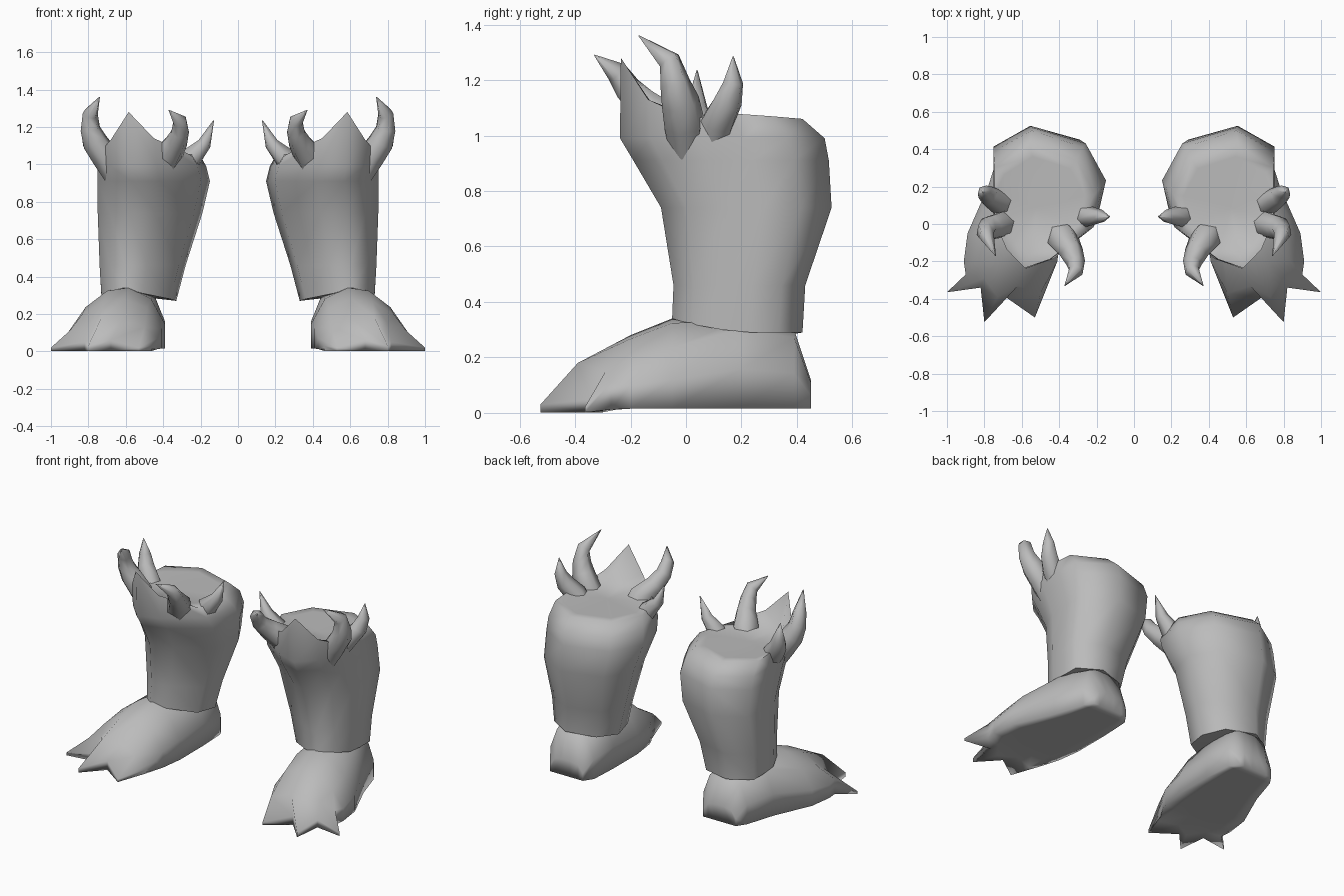
import bpy, bmesh, math
from mathutils import Vector

if "Cube" in bpy.data.objects:
    bpy.data.objects.remove(bpy.data.objects["Cube"])

grey = bpy.data.materials.new("boot grey")
grey.diffuse_color = (0.5, 0.5, 0.5, 1)
grey.use_nodes = True
grey.node_tree.nodes["Principled BSDF"].inputs["Base Color"].default_value = grey.diffuse_color


def make(name, loops, cap_start=True, cap_end=True, angle=80):
    """Skin a list of equal-length closed loops and mirror it to the other foot."""
    bm = bmesh.new()
    rows = [[bm.verts.new(p) for p in loop] for loop in loops]
    n = len(rows[0])
    for a, b in zip(rows, rows[1:]):
        for i in range(n):
            j = (i + 1) % n
            bm.faces.new((a[i], a[j], b[j], b[i]))
    for row, wanted in ((rows[0], cap_start), (rows[-1], cap_end)):
        if wanted == "strip":      # join the upper half to the lower half
            for i in range(n // 2 - 1):
                bm.faces.new((row[i], row[i + 1], row[n - 2 - i], row[n - 1 - i]))
        elif wanted:               # fan to the middle
            mid = bm.verts.new(sum((v.co for v in row), Vector()) / n)
            for i in range(n):
                bm.faces.new((row[i], row[(i + 1) % n], mid))
    bmesh.ops.recalc_face_normals(bm, faces=bm.faces[:])
    mesh = bpy.data.meshes.new(name)
    bm.to_mesh(mesh)
    bm.free()
    mesh.materials.append(grey)
    mesh.shade_smooth()
    mesh.set_sharp_from_angle(angle=math.radians(angle))
    ob = bpy.data.objects.new(name, mesh)
    bpy.context.collection.objects.link(ob)
    ob.modifiers.new("pair", 'MIRROR').use_mirror_merge = False
    return ob


# Shaft: one outline, fitted to a box at each height
outline = [(.7, 0), (.88, .15), (1, .38), (1, .6), (1, .82),
           (.65, 1), (.18, .88), (0, .6), (.08, .3), (.45, .07)]


def ring(x0, x1, y0, y1, heights):
    if not isinstance(heights, list):
        heights = [heights] * len(outline)
    return [Vector((x0 + u * (x1 - x0), y0 + v * (y1 - y0), z))
            for (u, v), z in zip(outline, heights)]


hem = [.34, .32, .30, .29, .29, .29, .28, .27, .28, .31]
crown = [1.28, 1.13, 1.06, 1.08, 1.07, 1.06, 1.06, 1.06, 1.05, 1.14]
rim = ring(.21, .745, -.235, .42, crown)
centre = Vector((.48, .12, 0))
lid = []
for p in rim:                      # nearly flat lid just under the rim
    q = centre + (p - centre) * .8
    q.z = 1.06
    lid.append(q)
make("shaft", [
    ring(.33, .73, -.05, .42, hem),
    ring(.28, .74, -.045, .43, .46),
    ring(.19, .75, -.09, .525, .74),
    ring(.15, .75, -.19, .515, .91),
    ring(.17, .75, -.238, .50, .99),
    rim, lid])


# Foot: cross-sections from heel to toes, six points over the top and six below
def section(y, x0, x1, top, heights):
    us = (0, .15, .4, .62, .85, 1)
    upper = [Vector((x0 + u * (x1 - x0), y, .015 + h * (top - .015)))
             for u, h in zip(us, heights)]
    return close(upper, .015)


def close(upper, z):
    return upper + [Vector((p.x, p.y, z)) for p in reversed(upper)]


round_top = (.45, .9, 1, 1, .9, .45)
wing_top = (.4, .82, 1, .95, .68, .32)
toe_base = [Vector(p) for p in (
    (.43, -.25, .07), (.50, -.37, .13), (.62, -.33, .165),
    (.73, -.39, .18), (.80, -.29, .15), (.90, -.27, .11))]
toe_tips = [Vector(p) for p in (
    (.46, -.30, .03), (.53, -.50, .02), (.68, -.395, .06),
    (.80, -.525, .03), (.82, -.34, .05), (1.0, -.365, .02))]
make("foot", [
    section(.45, .44, .68, .12, round_top),
    section(.39, .40, .72, .30, round_top),
    section(.20, .39, .78, .335, round_top),
    section(-.05, .39, .89, .34, wing_top),
    section(-.20, .41, .91, .28, wing_top),
    close(toe_base, .012),
    close(toe_tips, .002)], cap_start="strip", cap_end="strip", angle=130)


# Horns: tapered, bent tubes growing out of the rim
def horn(name, path, sides=6):
    pts = [Vector(p[:3]) for p in path]
    loops = []
    for i, p in enumerate(pts):
        d = (pts[min(i + 1, len(pts) - 1)] - pts[max(i - 1, 0)]).normalized()
        a = d.cross(Vector((.3, 1, 0))).normalized()
        b = d.cross(a)
        r = path[i][3]
        loops.append([p + r * (math.cos(t) * a + math.sin(t) * b)
                      for t in (2 * math.pi * k / sides for k in range(sides))])
    make(name, loops)


horn("outer_rear_horn", [(.66, .10, .95, .06), (.725, .115, 1.05, .065),
                         (.78, .15, 1.12, .055), (.80, .17, 1.19, .037),
                         (.81, .17, 1.285, .002)])
horn("outer_front_horn", [(.66, .0, .94, .06), (.71, -.005, 1.04, .075),
                          (.765, -.02, 1.12, .07), (.79, -.04, 1.19, .055),
                          (.79, -.06, 1.27, .042), (.74, -.17, 1.36, .002)])
horn("inner_front_horn", [(.42, -.03, .94, .07), (.38, -.08, 1.05, .085),
                          (.335, -.15, 1.11, .065), (.31, -.21, 1.17, .05),
                          (.31, -.25, 1.23, .04), (.37, -.33, 1.29, .002)])
horn("inner_side_horn", [(.29, .05, .94, .055), (.25, .04, 1.04, .06),
                         (.18, .04, 1.11, .038), (.13, .04, 1.235, .002)])
